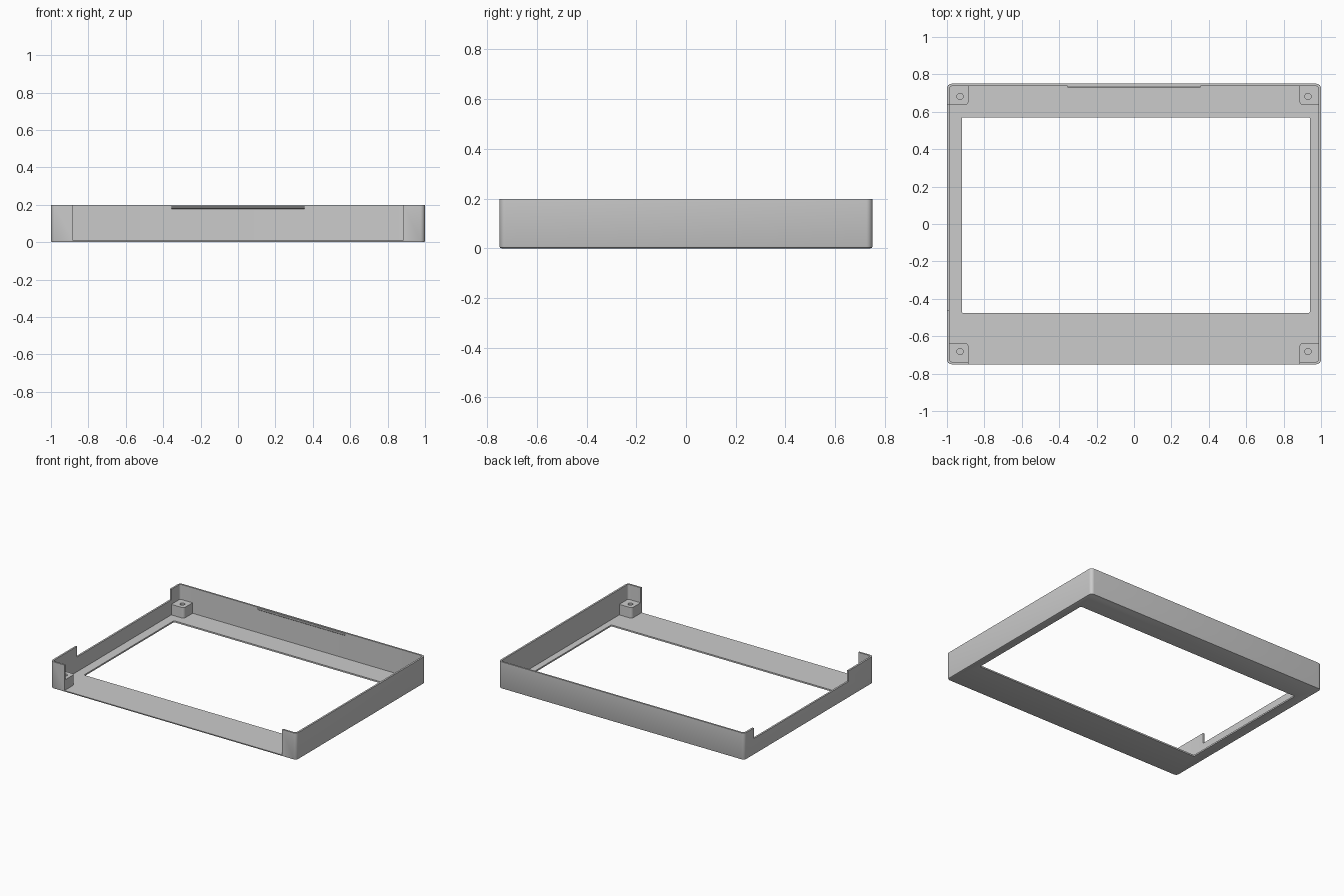
import bpy
import bmesh
from mathutils import Vector

if "Cube" in bpy.data.objects:
    bpy.data.objects.remove(bpy.data.objects["Cube"], do_unlink=True)

W, D, H = 1.0, 0.75, 0.198      # half width, half depth, height
WALL, FLOOR = 0.013, 0.011      # wall and bezel thickness
POST = 0.885                    # inner edge of the corner posts
BOSS_TOP = 0.088

grey = bpy.data.materials.new("plain grey")
grey.use_nodes = True
colour = (0.6, 0.6, 0.6, 1)
grey.diffuse_color = colour
grey.node_tree.nodes["Principled BSDF"].inputs["Base Color"].default_value = colour


def finish(name, bm):
    bmesh.ops.recalc_face_normals(bm, faces=bm.faces)
    mesh = bpy.data.meshes.new(name)
    bm.to_mesh(mesh)
    bm.free()
    mesh.materials.append(grey)
    obj = bpy.data.objects.new(name, mesh)
    bpy.context.collection.objects.link(obj)
    return obj


def box(name, lo, hi, radius=0, chamfer=0, only=None):
    """Box between two corners, with rounded upright edges and a chamfered base."""
    lo, hi = Vector(lo), Vector(hi)
    bm = bmesh.new()
    bmesh.ops.create_cube(bm, size=1)
    for v in bm.verts:
        v.co = [(lo[i] + hi[i]) / 2 + v.co[i] * (hi[i] - lo[i]) for i in range(3)]
    if radius:
        upright = [e for e in bm.edges
                   if abs(e.verts[0].co.z - e.verts[1].co.z) > 1e-5
                   and (only is None or only(e.verts[0].co))]
        bmesh.ops.bevel(bm, geom=upright, offset=radius, segments=6,
                        profile=0.5, affect='EDGES')
    if chamfer:
        base = [e for e in bm.edges if all(v.co.z < lo.z + 1e-5 for v in e.verts)]
        bmesh.ops.bevel(bm, geom=base, offset=chamfer, segments=2,
                        profile=0.5, affect='EDGES')
    return finish(name, bm)


def cylinder(name, x, y, z0, z1, r):
    bm = bmesh.new()
    bmesh.ops.create_cone(bm, cap_ends=True, segments=24, radius1=r, radius2=r, depth=z1 - z0)
    bmesh.ops.translate(bm, verts=bm.verts, vec=(x, y, (z0 + z1) / 2))
    return finish(name, bm)


def cut(obj, cutters):
    """Subtract the cutters, bake the result and remove them."""
    for c in cutters:
        m = obj.modifiers.new("cut", 'BOOLEAN')
        m.operation, m.solver, m.object = 'DIFFERENCE', 'EXACT', c
    bpy.context.view_layer.update()
    mesh = bpy.data.meshes.new_from_object(
        obj.evaluated_get(bpy.context.evaluated_depsgraph_get()))
    obj.modifiers.clear()
    obj.data = mesh
    for c in cutters:
        bpy.data.objects.remove(c, do_unlink=True)


def smooth(obj):
    bpy.ops.object.select_all(action='DESELECT')
    obj.select_set(True)
    bpy.context.view_layer.objects.active = obj
    bpy.ops.object.shade_smooth_by_angle(angle=0.6)


# Tray: bezel floor and walls, open at the front and notched on the -x side
tray = box("bezel_tray", (-W, -D, 0), (W, D, H), radius=0.025, chamfer=0.008)
cut(tray, [
    box("cavity", (-W + WALL, -D + WALL, FLOOR), (W - WALL, D - WALL, 1), radius=0.014),
    box("window", (-0.92, -0.475, -1), (0.94, 0.57, 1), radius=0.006),
    box("front_opening", (-POST, -D - 0.1, FLOOR), (POST, -D + 0.05, 1)),
    box("side_notch", (-W - 0.1, -0.46, 0.12), (-W + 0.05, 0.64, 1)),
])
smooth(tray)

# Screw bosses in the four corners, rounded towards the middle
for sx, side in ((-1, "right"), (1, "left")):
    for sy, end in ((-1, "front"), (1, "back")):
        xs = sorted((sx * POST, sx * (W - WALL + 0.003)))
        ys = sorted((sy * 0.635, sy * (D - WALL + 0.003)))
        boss = box(f"{end}_{side}_screw_boss",
                   (xs[0], ys[0], FLOOR - 0.003), (xs[1], ys[1], BOSS_TOP), radius=0.02,
                   only=lambda co: abs(co.x) < 0.9 and abs(co.y) < 0.65)
        cut(boss, [cylinder("hole", sx * 0.93, sy * 0.682, FLOOR + 0.005, 0.2, 0.017)])
        smooth(boss)

# Snap ridge along the inside of the back wall
bm = bmesh.new()
y = D - WALL
section = [(y + 0.003, 0.176), (y - 0.007, 0.184), (y - 0.007, 0.187), (y + 0.003, 0.192)]
face = bm.faces.new([bm.verts.new((-0.355, a, b)) for a, b in section])
end = bmesh.ops.extrude_face_region(bm, geom=[face])["geom"]
bmesh.ops.translate(bm, vec=(0.71, 0, 0),
                    verts=[g for g in end if isinstance(g, bmesh.types.BMVert)])
finish("snap_ridge", bm)
